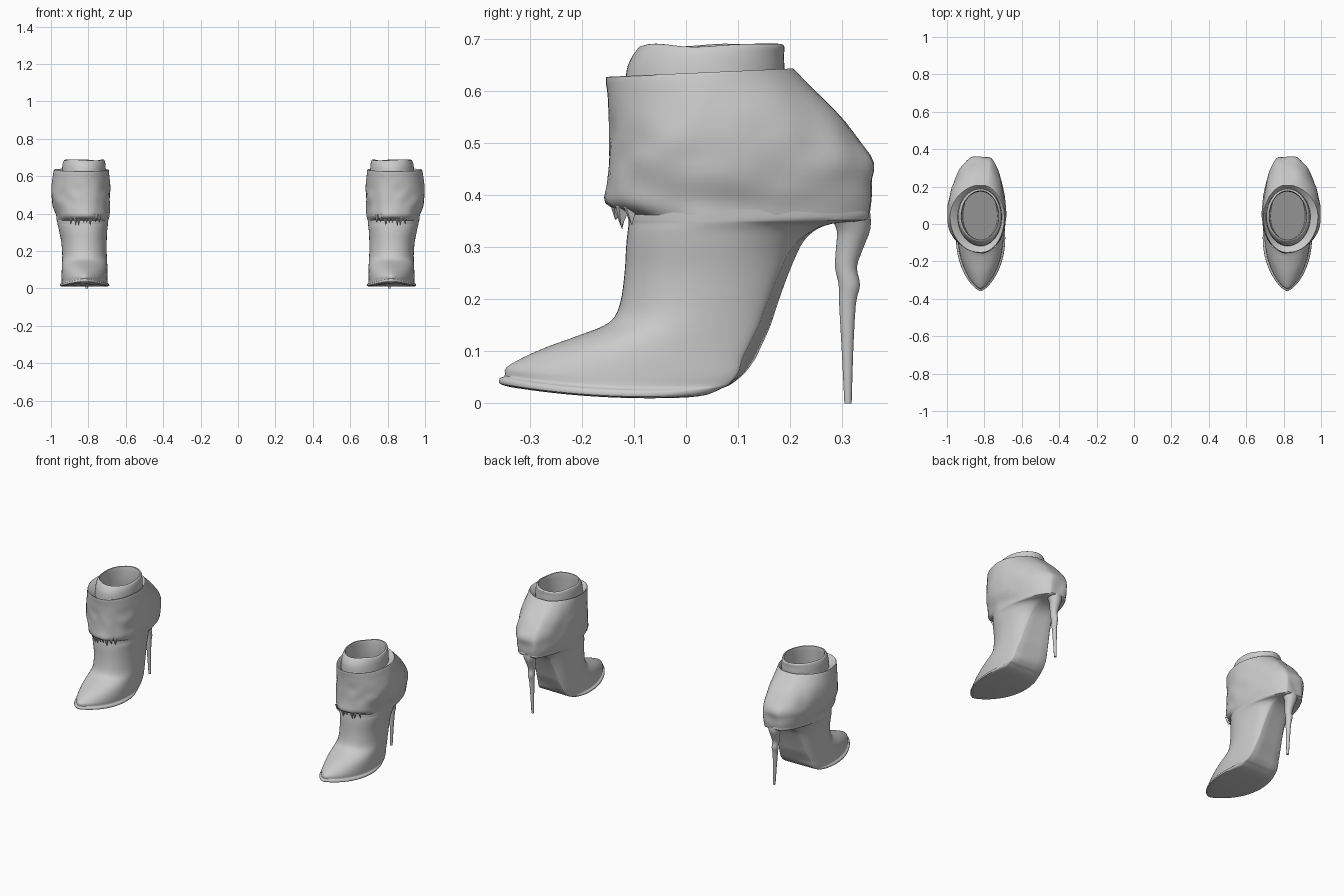
import bpy, bmesh, random
from math import sin, cos, pi, sqrt
from mathutils import Vector, noise

random.seed(4)
CX = 0.82   # centre line of one boot; the other is mirrored
Q = 14      # points per quarter of a section


def section(row, back_exp, skew):
    """Horizontal outline: (z, front y, widest y, back y, inner w, outer w, flat back half width, front exponent)"""
    z, yf, ym, yb, wi, wo, hb, ef = row
    pts = []

    def side(w, s):
        out = []
        for i in range(Q + 1):                       # front quarter
            a = pi / 2 * (1 - i / Q)
            out.append((s * w * max(cos(a), 0) ** ef if i else 0, ym - (ym - yf) * sin(a)))
        for i in range(1, Q + 1):                    # back quarter down to the flat back
            a = pi / 2 * i / Q
            x = s * (hb + (w - hb) * max(cos(a), 0) ** back_exp)
            out.append((x, ym + (yb - ym) * sin(a) - skew(z) * x * sin(a)))
        return out

    outer, inner = side(wo, 1), side(wi, -1)
    pts += outer
    for k in range(1, 4):
        t = k / 4
        pts.append(tuple(outer[-1][j] * (1 - t) + inner[-1][j] * t for j in (0, 1)))
    pts += inner[:0:-1]
    return [Vector((CX + x, y, z)) for x, y in pts]


def resample(rows, k):
    """Smooth in-between sections (Catmull-Rom)"""
    out = []
    for i in range(len(rows) - 1):
        p = [rows[max(i - 1, 0)], rows[i], rows[i + 1], rows[min(i + 2, len(rows) - 1)]]
        for j in range(k):
            t = j / k
            out.append([b + 0.5 * t * (c - a + t * (2 * a - 5 * b + 4 * c - d + t * (3 * (b - c) + d - a)))
                        for a, b, c, d in zip(*p)])
    return out + [list(rows[-1])]


def finish(name, bm, angle=0.7):
    me = bpy.data.meshes.new(name)
    bm.to_mesh(me)
    bm.free()
    ob = bpy.data.objects.new(name, me)
    bpy.context.collection.objects.link(ob)
    bpy.ops.object.select_all(action='DESELECT')
    ob.select_set(True)
    bpy.context.view_layer.objects.active = ob
    bpy.ops.object.shade_smooth_by_angle(angle=angle)
    m = ob.modifiers.new("pair", 'MIRROR')
    m.use_axis[0] = True
    m.use_mirror_merge = False
    return ob


def loft(name, rows, k=3, warp=None, cap_first=False, cap_last=False, back_exp=1.3, skew=lambda z: 0):
    bm = bmesh.new()
    rings = []
    for row in resample(rows, k):
        ring = section(row, back_exp, skew)
        rings.append([bm.verts.new(warp(v) if warp else v) for v in ring])
    n = len(rings[0])
    for a, b in zip(rings, rings[1:]):
        for i in range(n):
            bm.faces.new((a[i], a[(i + 1) % n], b[(i + 1) % n], b[i]))
    if cap_first:
        bm.faces.new(rings[0][::-1])
    if cap_last:
        bm.faces.new(rings[-1])
    return finish(name, bm)


def foot_warp(v):
    # toe spring, fading out above the sole
    f = min(1, max(0, (0.15 - v.z) / 0.12))
    v.z += f * 0.3 * (v.y + 0.07) ** 2
    return v


def cuff_warp(v):
    # soft leather creases, and a top edge rising to the back
    f = min(1, max(0, (0.62 - v.z) / 0.1))
    d = noise.noise(Vector((v.x * 22, v.y * 14, v.z * 16))) * 0.006 * f
    r = Vector((v.x - CX, v.y - 0.05, 0)).normalized()
    v += r * d
    v.z += max(0, min(1, (v.z - 0.45) / 0.12)) * 0.045 * v.y
    return v


# pointed foot, ankle and arched sole
loft("foot", [
    (0.010, -0.335, -0.08, 0.00, .110, .112, .085, 1.4),
    (0.013, -0.357, -0.08, 0.04, .130, .130, .100, 1.4),
    (0.024, -0.357, -0.07, 0.07, .130, .130, .100, 1.4),
    (0.030, -0.348, -0.06, 0.085, .122, .123, .100, 1.4),
    (0.050, -0.345, -0.05, 0.106, .123, .123, .097, 1.35),
    (0.078, -0.312, -0.05, 0.120, .123, .123, .094, 1.3),
    (0.105, -0.265, -0.04, 0.132, .122, .122, .090, 1.2),
    (0.130, -0.205, -0.02, 0.143, .121, .121, .085, 1.1),
    (0.155, -0.148, 0.00, 0.153, .120, .120, .080, 1.0),
    (0.190, -0.127, 0.02, 0.165, .118, .120, .075, 0.9),
    (0.250, -0.118, 0.03, 0.188, .118, .125, .065, 0.9),
    (0.300, -0.115, 0.03, 0.212, .120, .135, .058, 0.9),
    (0.330, -0.112, 0.03, 0.242, .123, .141, .052, 0.9),
    (0.345, -0.110, 0.04, 0.280, .125, .145, .048, 0.9),
    (0.352, -0.110, 0.04, 0.345, .125, .146, .045, 0.9),
    (0.372, -0.108, 0.04, 0.350, .127, .148, .045, 0.9),
], warp=foot_warp, cap_first=True,
    skew=lambda z: 0.14 * max(0, min(1, (z - 0.02) / 0.06, (0.35 - z) / 0.06)))

# loose cuff and heel counter, with a turned-in rim
loft("cuff", [
    (0.362, -0.108, 0.04, 0.350, .126, .147, .045, 0.95),
    (0.384, -0.153, 0.04, 0.353, .130, .151, .045, 0.95),
    (0.420, -0.152, 0.04, 0.355, .133, .163, .045, 0.95),
    (0.460, -0.149, 0.04, 0.357, .135, .174, .045, 0.95),
    (0.500, -0.148, 0.04, 0.330, .136, .178, .047, 0.95),
    (0.550, -0.148, 0.04, 0.286, .135, .177, .045, 0.95),
    (0.600, -0.151, 0.04, 0.237, .132, .170, .035, 0.95),
    (0.629, -0.154, 0.04, 0.210, .130, .165, .025, 0.95),
    (0.631, -0.147, 0.04, 0.203, .124, .158, .022, 0.95),
    (0.600, -0.112, 0.04, 0.182, .108, .115, .010, 0.95),
], warp=cuff_warp)


def collar_warp(v):
    # uneven top edge and a sloping inner floor
    v.z += 0.55 * v.y * max(0, min(1, (0.5 - v.z) / 0.2))
    v.z += 0.003 * sin(v.y * 30 + v.x * 25) * max(0, min(1, (v.z - 0.63) / 0.05))
    return v


# inner collar with the hollow of the boot
loft("inner_collar", [
    (0.595, -0.118, 0.04, 0.188, .114, .124, 0, 1),
    (0.640, -0.114, 0.04, 0.189, .113, .121, 0, 1),
    (0.665, -0.105, 0.04, 0.188, .111, .118, 0, 1),
    (0.682, -0.094, 0.04, 0.189, .107, .113, 0, 1),
    (0.687, -0.088, 0.04, 0.183, .101, .107, 0, 1),
    (0.678, -0.083, 0.04, 0.176, .096, .102, 0, 1),
    (0.600, -0.086, 0.04, 0.174, .096, .102, 0, 1),
    (0.480, -0.088, 0.04, 0.190, .098, .105, 0, 1),
    (0.300, -0.085, 0.04, 0.195, .090, .095, 0, 1),
], warp=collar_warp, cap_last=True, back_exp=1.0)


def heel_warp(v):
    v.x -= 0.012 * (1 - v.z / 0.37)
    return v


# stiletto heel
loft("stiletto_heel", [
    (0.000, 0.304, 0.311, 0.318, .007, .007, 0, 1),
    (0.100, 0.299, 0.310, 0.321, .010, .010, 0, 1),
    (0.190, 0.294, 0.310, 0.326, .014, .014, 0, 1),
    (0.228, 0.293, 0.312, 0.334, .018, .018, 0, 1),
    (0.262, 0.286, 0.308, 0.328, .019, .019, 0, 1),
    (0.300, 0.288, 0.315, 0.341, .025, .025, 0, 1),
    (0.335, 0.289, 0.322, 0.354, .034, .034, 0, 1),
    (0.365, 0.270, 0.312, 0.354, .046, .046, 0, 1),
], warp=heel_warp, cap_first=True, cap_last=True, back_exp=1.0)

# ragged points hanging from the front edge of the cuff
bm = bmesh.new()
for i in range(8):
    x = -0.075 + 0.021 * i
    w, drop = 0.013, random.uniform(0.035, 0.06)
    y = 0.045 - 0.19 * sqrt(1 - (x / 0.155) ** 2)
    top = [bm.verts.new((CX + x + a, y + b, 0.392 + c)) for a, b, c in
           ((-w, 0.004, 0), (0, -0.006, 0.006), (w, 0.004, 0), (0, 0.03, -0.01))]
    tip = bm.verts.new((CX + x + random.uniform(-.006, .006), y + random.uniform(0.005, 0.022), 0.392 - drop))
    for a, b in zip(top, top[1:] + top[:1]):
        bm.faces.new((b, a, tip))
    bm.faces.new(top)
bmesh.ops.recalc_face_normals(bm, faces=bm.faces)
finish("cuff_fringe", bm, 0.5)
